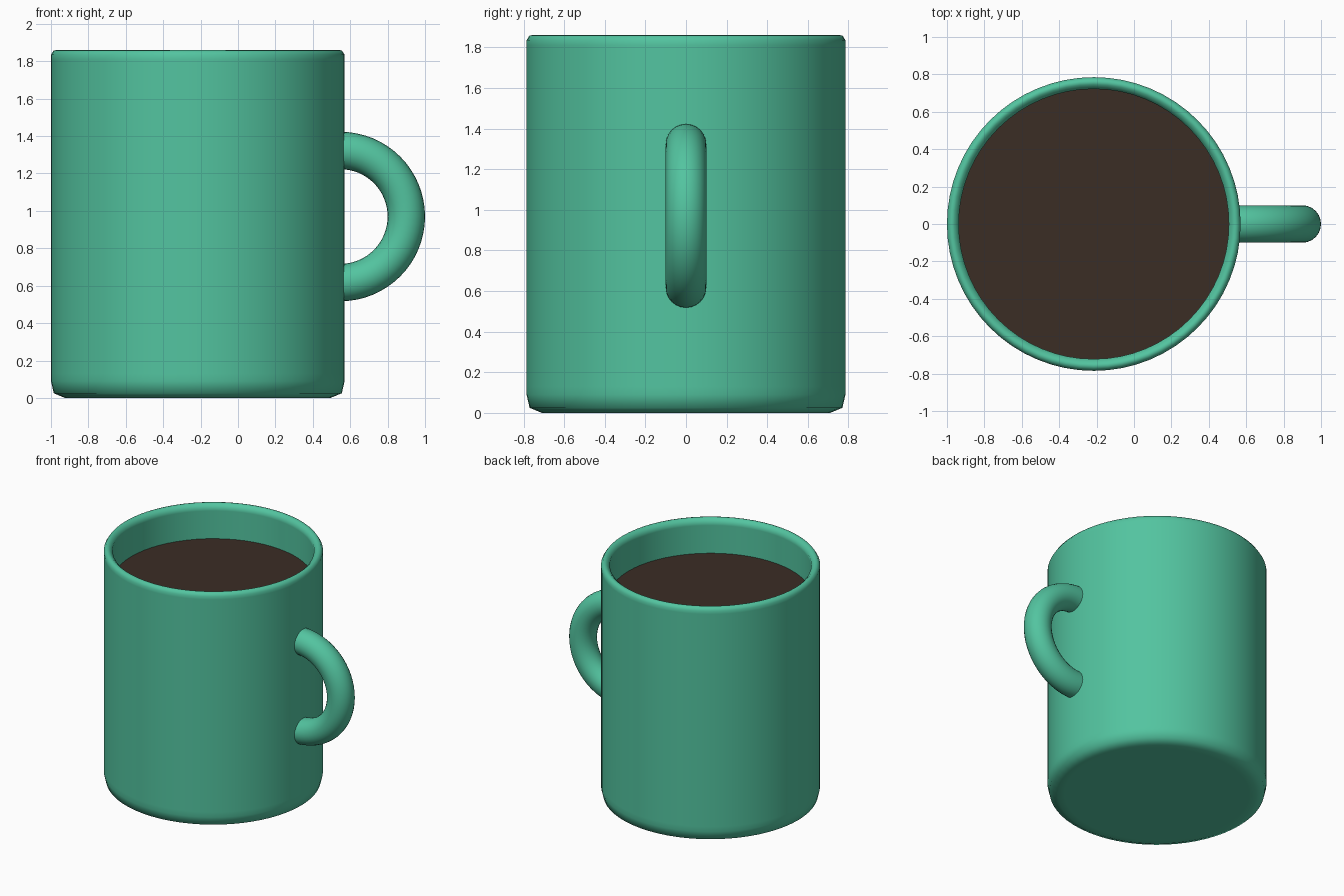
import bpy
import bmesh
from math import pi, radians
from mathutils import Vector, Matrix

cube = bpy.data.objects.get("Cube")
if cube:
    bpy.data.objects.remove(cube, do_unlink=True)

CENTRE = Vector((-0.215, 0, 0))
RADIUS = 0.785
INNER = 0.722
HEIGHT = 1.86
LEVEL = 1.59


def material(name, rgb):
    mat = bpy.data.materials.new(name)
    mat.use_nodes = True
    colour = (*rgb, 1)
    mat.diffuse_color = colour
    mat.node_tree.nodes["Principled BSDF"].inputs["Base Color"].default_value = colour
    return mat


def finish(bm, name, mat, location, angle):
    bmesh.ops.remove_doubles(bm, verts=bm.verts, dist=0.0001)
    bmesh.ops.recalc_face_normals(bm, faces=bm.faces)
    mesh = bpy.data.meshes.new(name)
    bm.to_mesh(mesh)
    bm.free()
    mesh.materials.append(mat)
    obj = bpy.data.objects.new(name, mesh)
    obj.location = location
    bpy.context.collection.objects.link(obj)
    bpy.ops.object.select_all(action="DESELECT")
    obj.select_set(True)
    bpy.context.view_layer.objects.active = obj
    bpy.ops.object.shade_smooth_by_angle(angle=radians(angle))
    return obj


def lathe(name, profile, mat, angle=60, steps=64):
    """Turn a (radius, height) profile around the mug's axis."""
    bm = bmesh.new()
    verts = [bm.verts.new((r, 0, z)) for r, z in profile]
    edges = [bm.edges.new(pair) for pair in zip(verts, verts[1:])]
    bmesh.ops.spin(bm, geom=verts + edges, cent=(0, 0, 0), axis=(0, 0, 1),
                   angle=2 * pi, steps=steps)
    return finish(bm, name, mat, CENTRE, angle)


green = material("mint green glaze", (0.086, 0.552, 0.35))
brown = material("dark coffee brown", (0.044, 0.026, 0.018))

# Hollow cup: base, chamfered foot, wall, rounded rim, inner wall and floor
lathe("cup_body", [
    (0, 0), (0.66, 0), (0.71, 0), (0.77, 0.025), (RADIUS, 0.09), (RADIUS, 0.13),
    (RADIUS, HEIGHT - 0.05), (RADIUS, HEIGHT - 0.025),
    (RADIUS - 0.014, HEIGHT - 0.003), (RADIUS - 0.028, HEIGHT),
    (INNER + 0.024, HEIGHT - 0.003), (INNER, HEIGHT - 0.025),
    (INNER, HEIGHT - 0.05), (INNER, 0.08), (0, 0.08),
], green)

# Drink filling the cup, its rim just inside the wall
lathe("coffee", [(0, LEVEL), (INNER + 0.003, LEVEL),
                 (INNER + 0.003, LEVEL - 0.1), (0, LEVEL - 0.1)], brown, 30)

# Handle: half ring of round section ending inside the wall
bm = bmesh.new()
ring = bmesh.ops.create_circle(bm, segments=24, radius=0.1,
                               matrix=Matrix.Translation((0, 0, 0.353))
                               @ Matrix.Rotation(pi / 2, 4, "Y"))
bmesh.ops.spin(bm, geom=ring["verts"] + bm.edges[:], cent=(0, 0, 0),
               axis=(0, 1, 0), angle=pi, steps=32)
bmesh.ops.holes_fill(bm, edges=[e for e in bm.edges if e.is_boundary])
finish(bm, "handle", green, (0.547, 0, 0.97), 60)
